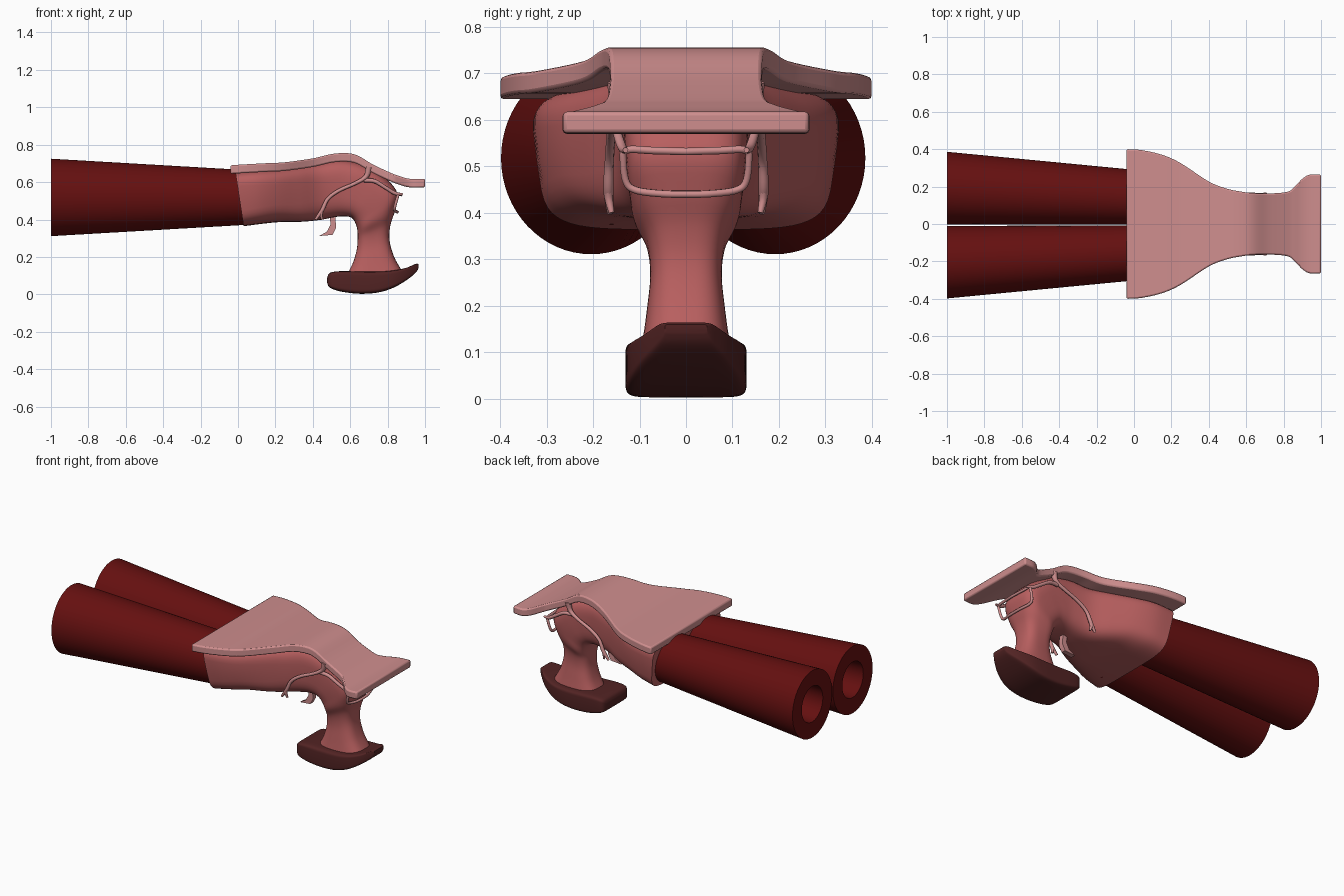
import bpy, bmesh, math
from mathutils import Vector

if "Cube" in bpy.data.objects:
    bpy.data.objects.remove(bpy.data.objects["Cube"])


def material(name, rgb):
    m = bpy.data.materials.new(name)
    m.use_nodes = True
    m.diffuse_color = (*rgb, 1)
    bsdf = m.node_tree.nodes["Principled BSDF"]
    bsdf.inputs["Base Color"].default_value = (*rgb, 1)
    return m


DARK_RED = material("dark red", (0.13, 0.005, 0.005))
ROSE = material("rose", (0.48, 0.115, 0.115))
PALE_PINK = material("pale pink", (0.62, 0.27, 0.27))
MAROON = material("maroon", (0.085, 0.017, 0.017))


def spline(points, steps):
    """Smooth path through points of any dimension."""
    pts = [Vector(p) for p in points]
    out = []
    for i in range(len(pts) - 1):
        a, b = pts[max(i - 1, 0)], pts[i]
        c, d = pts[i + 1], pts[min(i + 2, len(pts) - 1)]
        for s in range(steps):
            t = s / steps
            out.append(b + (c - a) * (t / 2)
                       + (a * 2 - b * 5 + c * 4 - d) * (t * t / 2)
                       + (b * 3 - a - c * 3 + d) * (t ** 3 / 2))
    return out + [pts[-1]]


def loft(name, rings, mat, angle=40, cap=True):
    """Skin a list of equal-length rings."""
    bm = bmesh.new()
    loops = [[bm.verts.new(p) for p in ring] for ring in rings]
    n = len(loops[0])
    for a, b in zip(loops, loops[1:]):
        for i in range(n):
            bm.faces.new((a[i], a[(i + 1) % n], b[(i + 1) % n], b[i]))
    if cap:
        bm.faces.new(loops[0])
        bm.faces.new(loops[-1])
    bmesh.ops.recalc_face_normals(bm, faces=bm.faces)
    mesh = bpy.data.meshes.new(name)
    bm.to_mesh(mesh)
    bm.free()
    mesh.materials.append(mat)
    obj = bpy.data.objects.new(name, mesh)
    bpy.context.collection.objects.link(obj)
    smooth(obj, angle)
    return obj


def smooth(obj, angle):
    bpy.ops.object.select_all(action='DESELECT')
    obj.select_set(True)
    bpy.context.view_layer.objects.active = obj
    bpy.ops.object.shade_smooth_by_angle(angle=math.radians(angle))


def section(outer, inner, half, power, taper=0.0, count=48):
    """Rounded-box ring spanning two points in the xz plane."""
    mid, arm = (outer + inner) / 2, (outer - inner) / 2
    ring = []
    for i in range(count):
        a = 2 * math.pi * i / count
        u, v = math.cos(a), math.sin(a)
        u = math.copysign(abs(u) ** (2 / power), u)
        v = math.copysign(abs(v) ** (2 / power), v)
        p = mid + arm * v
        ring.append((p.x, u * half * (1 + taper * (v - 1) / 2), p.y))
    return ring


def tube(name, points, radii, closed=False):
    """Round strand whose thickness varies along the path."""
    curve = bpy.data.curves.new(name, 'CURVE')
    curve.dimensions = '3D'
    curve.bevel_depth = 1
    curve.bevel_resolution = 2
    curve.use_fill_caps = True
    sp = curve.splines.new('POLY')
    path = spline([(*p, r) for p, r in zip(points, radii)], 6)
    if closed:
        path = path[:-1]
    sp.points.add(len(path) - 1)
    for sp_point, p in zip(sp.points, path):
        sp_point.co = (p[0], p[1], p[2], 1)
        sp_point.radius = p[3]
    sp.use_cyclic_u = closed
    curve.materials.append(PALE_PINK)
    obj = bpy.data.objects.new(name, curve)
    bpy.context.collection.objects.link(obj)
    bpy.ops.object.select_all(action='DESELECT')
    obj.select_set(True)
    bpy.context.view_layer.objects.active = obj
    bpy.ops.object.convert(target='MESH')
    smooth(bpy.context.object, 60)


# Twin tapered barrels with open bores
def barrel_ring(x, scale, side):
    t = x + 1
    ry, rz = 0.194 - 0.047 * t, 0.207 - 0.058 * t
    cy = side * (0.198 - 0.049 * t) - 0.006
    return [(x, cy + ry * scale * math.cos(a), 0.518 + rz * scale * math.sin(a))
            for a in (2 * math.pi * i / 64 for i in range(64))]


for label, side in (("left_barrel", 1), ("right_barrel", -1)):
    loft(label, [barrel_ring(x, s, side) for x, s in
                 ((0.1, 1), (-1, 1), (-1, 0.53), (-0.2, 0.53))], DARK_RED)

# Receiver sweeping back and down into the grip:
# outer x, z, inner x, z, half width, squareness, narrowing underneath
body = [(-0.015, 0.66, 0.03, 0.364, 0.342, 5, 0.12),
        (0.1, 0.672, 0.12, 0.376, 0.337, 4.5, 0.14),
        (0.2, 0.68, 0.22, 0.386, 0.305, 4, 0.16),
        (0.32, 0.69, 0.34, 0.388, 0.235, 4, 0.16),
        (0.43, 0.705, 0.44, 0.398, 0.172, 3.5, 0.15),
        (0.55, 0.72, 0.53, 0.415, 0.145, 3.5, 0.1),
        (0.68, 0.69, 0.585, 0.416, 0.14, 3.5, 0.1),
        (0.79, 0.62, 0.612, 0.405, 0.137, 3.5, 0.1),
        (0.852, 0.54, 0.628, 0.38, 0.13, 3.5, 0.1),
        (0.84, 0.45, 0.638, 0.345, 0.112, 3, 0),
        (0.815, 0.37, 0.64, 0.3, 0.085, 3, 0),
        (0.81, 0.29, 0.635, 0.24, 0.077, 3, 0),
        (0.835, 0.2, 0.615, 0.17, 0.085, 3, 0),
        (0.88, 0.12, 0.585, 0.11, 0.095, 3, 0)]
loft("body_and_grip", [section(Vector(s[:2]), Vector(s[2:4]), *s[4:])
                       for s in spline(body, 5)], ROSE)

# Boat-shaped butt: x, bottom z, top z, half width
butt = [(0.477, 0.06, 0.09, 0.09), (0.492, 0.035, 0.115, 0.122),
        (0.55, 0.015, 0.124, 0.13), (0.65, 0.003, 0.122, 0.13),
        (0.75, 0.01, 0.122, 0.13), (0.83, 0.035, 0.128, 0.122),
        (0.9, 0.075, 0.142, 0.095), (0.95, 0.115, 0.163, 0.06),
        (0.966, 0.142, 0.16, 0.045)]
loft("butt", [section(Vector((x, hi)), Vector((x, lo)), w, 8)
              for x, lo, hi, w in spline(butt, 4)], MAROON)

# Wavy top plate: x, top z, half width
plate = [(-0.04, 0.69, 0.4), (0.04, 0.695, 0.395), (0.15, 0.701, 0.37),
         (0.25, 0.706, 0.325), (0.4, 0.727, 0.227), (0.5, 0.75, 0.188),
         (0.58, 0.755, 0.172), (0.64, 0.742, 0.165), (0.72, 0.695, 0.163),
         (0.82, 0.648, 0.172), (0.86, 0.633, 0.2), (0.9, 0.621, 0.242),
         (0.94, 0.616, 0.264), (1.0, 0.618, 0.264)]
rings = []
for x, z, w in spline(plate, 5):
    rings.append([(x, -w, z), (x, w, z), (x, w, z - 0.046), (x, -w, z - 0.046)])
top = loft("top_plate", rings, PALE_PINK)
bevel = top.modifiers.new("soft edges", 'BEVEL')
bevel.width = 0.008
bevel.segments = 2
bevel.angle_limit = math.radians(50)

# Branching strands on both sides
for label, s in (("left", 1), ("right", -1)):
    tube(label + "_front_strand",
         [(0.7, s * 0.15, 0.68), (0.685, s * 0.152, 0.63), (0.63, s * 0.158, 0.595),
          (0.54, s * 0.162, 0.555), (0.48, s * 0.165, 0.51), (0.45, s * 0.167, 0.45),
          (0.415, s * 0.163, 0.4)],
         [0.02, 0.013, 0.01, 0.01, 0.01, 0.011, 0.007])
    tube(label + "_strand_toe",
         [(0.455, s * 0.167, 0.46), (0.445, s * 0.166, 0.43), (0.45, s * 0.16, 0.4)],
         [0.009, 0.009, 0.006])
    tube(label + "_rear_strand",
         [(0.675, s * 0.15, 0.61), (0.73, s * 0.152, 0.605), (0.79, s * 0.147, 0.57),
          (0.84, s * 0.137, 0.54), (0.88, s * 0.13, 0.535)],
         [0.012, 0.011, 0.01, 0.01, 0.006])

# Rounded loop behind the grip
half = [(0.872, 0, 0.532), (0.866, 0.07, 0.534), (0.858, 0.128, 0.535),
        (0.85, 0.135, 0.51), (0.838, 0.128, 0.465), (0.838, 0.105, 0.448),
        (0.85, 0.05, 0.441)]
loop = half + [(0.852, 0, 0.44)] + [(x, -y, z) for x, y, z in reversed(half)]
tube("rear_loop", loop, [0.008] * len(loop), closed=True)

# Hooked trigger
trigger = [(0.49, 0.415), (0.495, 0.375), (0.475, 0.335), (0.435, 0.312),
           (0.505, 0.318), (0.525, 0.355), (0.52, 0.415)]
loft("trigger", [[(x, y, z) for x, z in trigger] for y in (-0.015, 0.015)], PALE_PINK)
